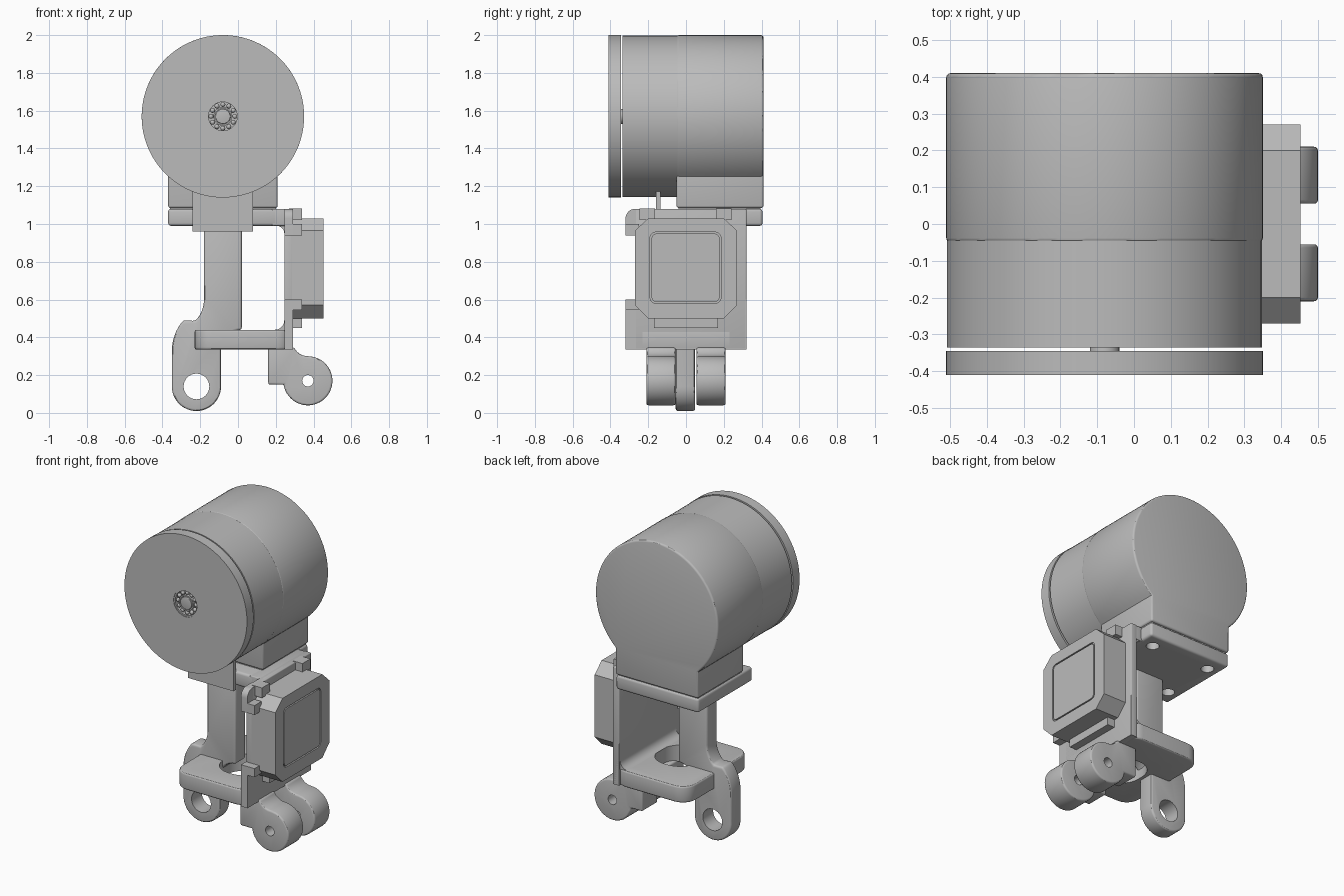
import bpy, bmesh, math
from math import sin, cos, pi, radians
from mathutils import Vector

cube = bpy.data.objects.get("Cube")
if cube:
    bpy.data.objects.remove(cube)

grey = bpy.data.materials.new("plain grey")
grey.use_nodes = True
grey.diffuse_color = (0.5, 0.5, 0.5, 1)
grey.node_tree.nodes["Principled BSDF"].inputs["Base Color"].default_value = (0.5, 0.5, 0.5, 1)


def arc(cx, cy, r, a0, a1, n=16):
    steps = [radians(a0 + (a1 - a0) * i / n) for i in range(n + 1)]
    return [(cx + r * cos(a), cy + r * sin(a)) for a in steps]


def circle(cx, cy, r, n=32):
    return arc(cx, cy, r, 0, 360, n)[:-1]


def rect(a0, a1, b0, b1, r=0.0, n=6):
    if r == 0:
        return [(a0, b0), (a1, b0), (a1, b1), (a0, b1)]
    return (arc(a0 + r, b0 + r, r, 180, 270, n) + arc(a1 - r, b0 + r, r, 270, 360, n)
            + arc(a1 - r, b1 - r, r, 0, 90, n) + arc(a0 + r, b1 - r, r, 90, 180, n))


def prism(name, outline, axis, lo, hi, bevel=0.0):
    """Extrude an outline along an axis: y takes (x, z), x takes (y, z), z takes (x, y)."""
    place = {"x": lambda p, t: (t, p[0], p[1]),
             "y": lambda p, t: (p[0], t, p[1]),
             "z": lambda p, t: (p[0], p[1], t)}[axis]
    bm = bmesh.new()
    low = [bm.verts.new(place(p, lo)) for p in outline]
    high = [bm.verts.new(place(p, hi)) for p in outline]
    bm.faces.new(low)
    bm.faces.new(high)
    n = len(outline)
    for i in range(n):
        j = (i + 1) % n
        bm.faces.new((low[i], low[j], high[j], high[i]))
    bmesh.ops.recalc_face_normals(bm, faces=bm.faces)
    mesh = bpy.data.meshes.new(name)
    bm.to_mesh(mesh)
    bm.free()
    mesh.materials.append(grey)
    obj = bpy.data.objects.new(name, mesh)
    bpy.context.collection.objects.link(obj)
    if bevel:
        apply(obj, "BEVEL", width=bevel, segments=3, limit_method="ANGLE", angle_limit=radians(50))
    return smooth(obj)


def activate(obj):
    bpy.ops.object.select_all(action="DESELECT")
    obj.select_set(True)
    bpy.context.view_layer.objects.active = obj


def apply(obj, kind, **settings):
    activate(obj)
    mod = obj.modifiers.new(kind, kind)
    for key, value in settings.items():
        setattr(mod, key, value)
    bpy.ops.object.modifier_apply(modifier=mod.name)


def smooth(obj):
    activate(obj)
    bpy.ops.object.shade_smooth_by_angle(angle=radians(30))
    return obj


def cut(obj, *cutter):
    tool = prism("cutter", *cutter)
    apply(obj, "BOOLEAN", operation="DIFFERENCE", object=tool, solver="EXACT")
    bpy.data.objects.remove(tool)
    smooth(obj)


# Drum: front lid, front half, and rear half that runs down into its foot
DX, DZ, DR = -0.08, 1.57, 0.43
lid = prism("drum_lid", circle(DX, DZ, DR, 96), "y", -0.41, -0.345)
cut(lid, circle(DX, DZ, 0.085), "y", -0.5, -0.36)
prism("drum_front", circle(DX, DZ, DR - 0.002, 96), "y", -0.335, -0.04)
foot_angle = math.degrees(math.acos(0.29 / DR))
rear = arc(DX, DZ, DR, -foot_angle, 180 + foot_angle, 80) + [(-0.37, 1.085), (0.21, 1.085)]
prism("drum_rear", rear, "y", -0.05, 0.41, 0.012)

# Ball bearing in the lid
prism("bearing_shaft", circle(DX, DZ, 0.04), "y", -0.408, -0.32, 0.004)
for name, outer, inner in (("bearing_inner_race", 0.05, 0.042), ("bearing_outer_race", 0.086, 0.076)):
    race = prism(name, circle(DX, DZ, outer), "y", -0.406, -0.355)
    cut(race, circle(DX, DZ, inner), "y", -0.5, -0.3)
for x, z in circle(DX, DZ, 0.063, 12):
    bpy.ops.mesh.primitive_uv_sphere_add(segments=12, ring_count=8, radius=0.013, location=(x, -0.393, z))
    ball = bpy.context.object
    ball.name = "bearing_ball"
    ball.data.materials.append(grey)
    smooth(ball)

# Mounting plate with four screw holes, and the tab on its front
plate = prism("mounting_plate", rect(-0.37, 0.21, -0.14, 0.405), "z", 0.99, 1.08, 0.015)
for x in (-0.29, 0.12):
    for y in (-0.04, 0.31):
        cut(plate, circle(x, y, 0.038), "z", 0.9, 1.05)
prism("plate_seam", rect(-0.36, 0.2, -0.04, 0.395), "z", 1.07, 1.095)
prism("front_tab", rect(-0.24, 0.08, 0.96, 1.18), "y", -0.16, -0.135)

# Column that flares into the lower arm with its eye
arm = ([(0.02, 1.0), (-0.18, 1.0)] + arc(-0.34, 0.6, 0.16, 0, -45, 8)
       + arc(-0.11, 0.33, 0.24, 138, 180, 8) + arc(-0.22, 0.14, 0.13, 180, 360, 24)
       + arc(0.02, 0.33, 0.11, 180, 90, 8))
column = prism("column_arm", arm, "y", -0.055, 0.048, 0.012)
cut(column, circle(-0.22, 0.14, 0.068), "y", -0.5, 0.5)

# Shelf with a rounded opening beside the column
shelf = prism("shelf", rect(-0.23, 0.29, -0.32, 0.32, 0.09), "z", 0.335, 0.44, 0.012)
cut(shelf, rect(-0.07, 0.2, -0.17, 0.11, 0.12), "z", 0.2, 0.6)

# Side wall with its bends into the shelf and the mounting plate
prism("side_wall", rect(-0.27, 0.32, 0.335, 1.08), "x", 0.245, 0.29, 0.006)
prism("upper_link", rect(0.18, 0.28, 0.99, 1.08), "y", -0.14, 0.315, 0.006)
prism("shelf_bend", arc(0.195, 0.49, 0.05, 270, 360, 8) + [(0.25, 0.435)], "y", -0.25, 0.31)
prism("plate_bend", arc(0.205, 0.95, 0.04, 0, 90, 8) + [(0.25, 0.995)], "y", -0.135, 0.31)
prism("wall_foot", rect(-0.32, 0.32, 0.335, 0.6), "x", 0.245, 0.29)
head = [(-0.2, 0.94), (-0.2, 1.08)] + arc(-0.27, 1.03, 0.05, 90, 180, 8) + [(-0.32, 0.94)]
prism("wall_head", head, "x", 0.245, 0.29)

# Clips around the motor
for z0, z1 in ((0.94, 1.0), (0.545, 0.6)):
    prism("front_clip", rect(-0.32, -0.25, z0, z1), "x", 0.27, 0.34)
for y in (-0.205, 0.2):
    prism("top_clip", rect(y - 0.04, y + 0.04, 1.02, 1.083), "x", 0.27, 0.34)
prism("bottom_clip", rect(-0.17, 0.17, 0.45, 0.5), "x", 0.28, 0.34)

# Motor housing with a grooved cover
octagon = [(-0.2, 0.5), (0.2, 0.5), (0.27, 0.57), (0.27, 0.965),
           (0.2, 1.03), (-0.2, 1.03), (-0.27, 0.965), (-0.27, 0.57)]
motor = prism("motor_housing", octagon, "x", 0.285, 0.452)
cut(motor, rect(-0.19, 0.185, 0.58, 0.957, 0.03), "x", 0.442, 0.6)
prism("motor_cover", rect(-0.182, 0.177, 0.588, 0.949, 0.025), "x", 0.43, 0.452)

# Pair of hinge lugs under the side wall
lug = ([(0.16, 0.345), (0.16, 0.15), (0.245, 0.15)] + arc(0.37, 0.17, 0.13, 195, 450, 32)
       + arc(0.37, 0.38, 0.08, 260, 205, 6))
for name, y0, y1 in (("front_hinge_lug", -0.21, -0.055), ("rear_hinge_lug", 0.055, 0.21)):
    hinge = prism(name, lug, "y", y0, y1, 0.012)
    cut(hinge, circle(0.37, 0.17, 0.03), "y", -0.5, 0.5)
